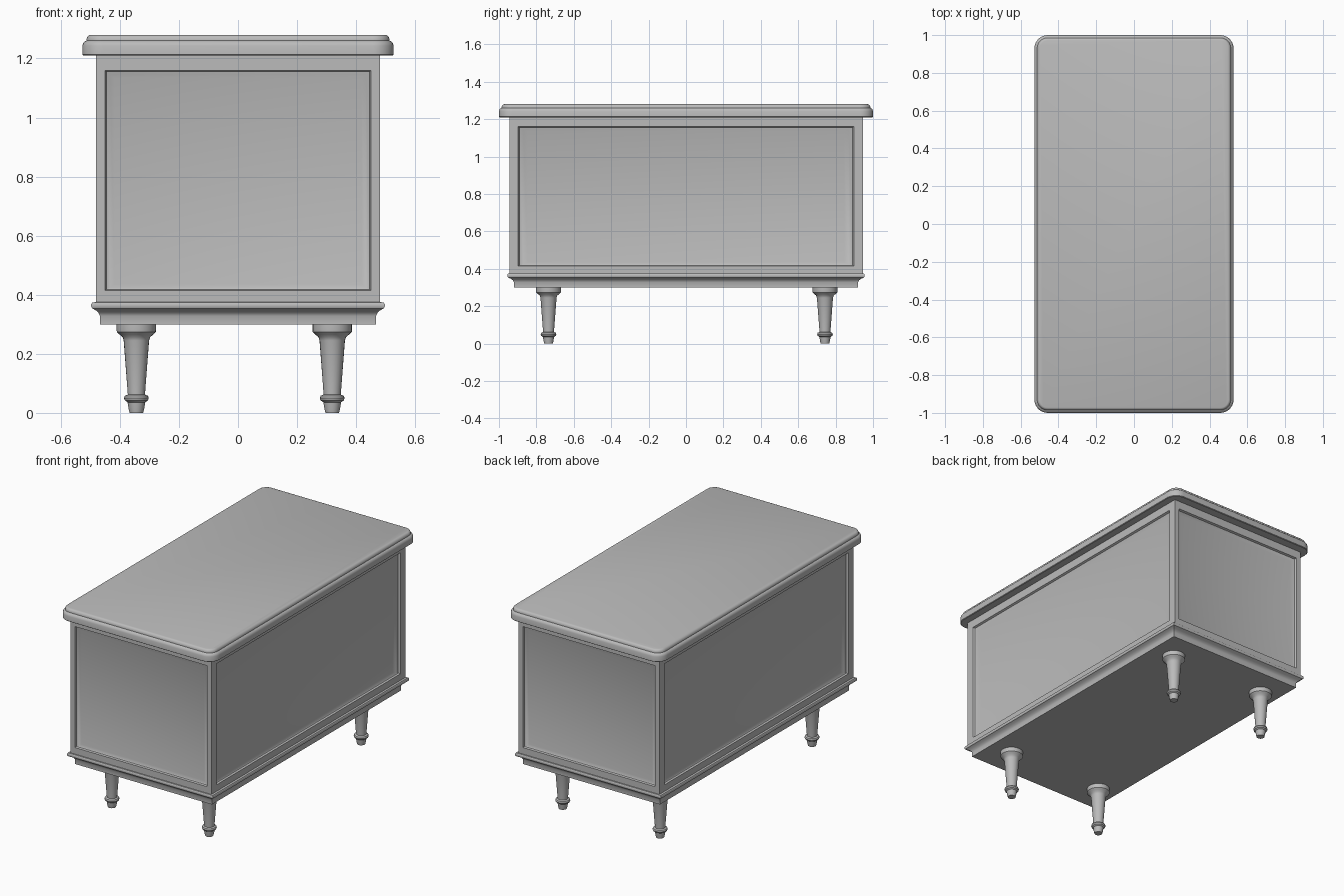
import bpy, bmesh, math
from mathutils import Vector

cube = bpy.data.objects.get("Cube")
if cube:
    bpy.data.objects.remove(cube, do_unlink=True)

grey = bpy.data.materials.new("plain grey")
grey.use_nodes = True
colour = (0.5, 0.5, 0.5, 1)
grey.diffuse_color = colour
grey.node_tree.nodes["Principled BSDF"].inputs["Base Color"].default_value = colour


def finish(name, bm, angle=35):
    bmesh.ops.remove_doubles(bm, verts=bm.verts, dist=0.0001)
    bmesh.ops.recalc_face_normals(bm, faces=bm.faces)
    mesh = bpy.data.meshes.new(name)
    bm.to_mesh(mesh)
    bm.free()
    mesh.materials.append(grey)
    obj = bpy.data.objects.new(name, mesh)
    bpy.context.collection.objects.link(obj)
    bpy.ops.object.select_all(action="DESELECT")
    obj.select_set(True)
    bpy.context.view_layer.objects.active = obj
    bpy.ops.object.shade_smooth_by_angle(angle=math.radians(angle))
    return obj


def loft(name, loops):
    """Skin a stack of equal point loops and cap both ends."""
    bm = bmesh.new()
    rows = [[bm.verts.new(p) for p in loop] for loop in loops]
    n = len(rows[0])
    for low, high in zip(rows, rows[1:]):
        for i in range(n):
            j = (i + 1) % n
            bm.faces.new((low[i], low[j], high[j], high[i]))
    bm.faces.new(rows[0][::-1])
    bm.faces.new(rows[-1])
    return finish(name, bm)


def rounded_rect(hx, hy, radius, z, steps=8):
    points = []
    for k, (sx, sy) in enumerate(((1, 1), (-1, 1), (-1, -1), (1, -1))):
        for s in range(steps + 1):
            a = (k + s / steps) * math.pi / 2
            points.append((sx * (hx - radius) + radius * math.cos(a),
                           sy * (hy - radius) + radius * math.sin(a), z))
    return points


def rect(hx, hy, z):
    return [(hx, hy, z), (-hx, hy, z), (-hx, -hy, z), (hx, -hy, z)]


# Moulded top: (inset from the rim, height)
top_profile = [(0.004, 1.21), (0, 1.213), (0, 1.243), (0.003, 1.252), (0.009, 1.258),
               (0.014, 1.26), (0.014, 1.266), (0.017, 1.273), (0.022, 1.278), (0.028, 1.28)]
loft("top", [rounded_rect(0.527 - i, 1 - i, 0.07 - i, z) for i, z in top_profile])

# Base moulding with a cove under a rounded lip: (half width, half depth, height)
base_profile = [(0.467, 0.92, 0.30), (0.467, 0.92, 0.328), (0.472, 0.925, 0.338),
                (0.48, 0.935, 0.346), (0.49, 0.948, 0.352), (0.494, 0.952, 0.354),
                (0.497, 0.955, 0.36), (0.497, 0.955, 0.368), (0.493, 0.951, 0.374), (0.48, 0.945, 0.375)]
loft("base_moulding", [rect(*row) for row in base_profile])

# Case with a moulded recessed panel on each wall
HX, HY, Z0, Z1 = 0.48, 0.945, 0.37, 1.215
# (sideways inset, inset from the bottom and top of the wall, depth)
panel_rings = [(0, 0, 0, 0), (0.03, 0.045, 0.055, 0), (0.034, 0.048, 0.06, 0.012),
               (0.047, 0.054, 0.07, 0.016), (0.062, 0.066, 0.08, 0.02)]
bm = bmesh.new()
for normal, half, dist, stretch in (((0, -1), HX, HY, 1), ((0, 1), HX, HY, 1),
                                    ((1, 0), HY, HX, 1.6), ((-1, 0), HY, HX, 1.6)):
    n = Vector((*normal, 0))
    side = Vector((-n.y, n.x, 0))
    rings = []
    for across, below, above, depth in panel_rings:
        w = half - across * stretch
        rings.append([bm.verts.new(n * (dist - depth) + side * (s * w) + Vector((0, 0, z)))
                      for s, z in ((-1, Z0 + below), (1, Z0 + below), (1, Z1 - above), (-1, Z1 - above))])
    for outer, inner in zip(rings, rings[1:]):
        for i in range(4):
            j = (i + 1) % 4
            bm.faces.new((outer[i], outer[j], inner[j], inner[i]))
    bm.faces.new(rings[-1])
for z in (Z0, Z1):
    bm.faces.new([bm.verts.new(p) for p in rect(HX, HY, z)])
finish("case", bm, 30)

# Turned legs: (radius, height)
leg_profile = [(0.023, 0), (0.026, 0.012), (0.03, 0.036), (0.039, 0.042), (0.042, 0.05),
               (0.039, 0.058), (0.029, 0.062), (0.03, 0.075), (0.043, 0.245), (0.047, 0.257),
               (0.058, 0.266), (0.066, 0.274), (0.067, 0.28), (0.067, 0.302)]
SIDES = 24
ring = [(math.cos(2 * math.pi * i / SIDES), math.sin(2 * math.pi * i / SIDES)) for i in range(SIDES)]
for x, x_name in ((-0.344, "right"), (0.319, "left")):
    for y, y_name in ((-0.735, "front"), (0.743, "back")):
        leg = loft(f"{y_name}_{x_name}_leg", [[(r * c, r * s, z) for c, s in ring] for r, z in leg_profile])
        leg.location = (x, y, 0)
